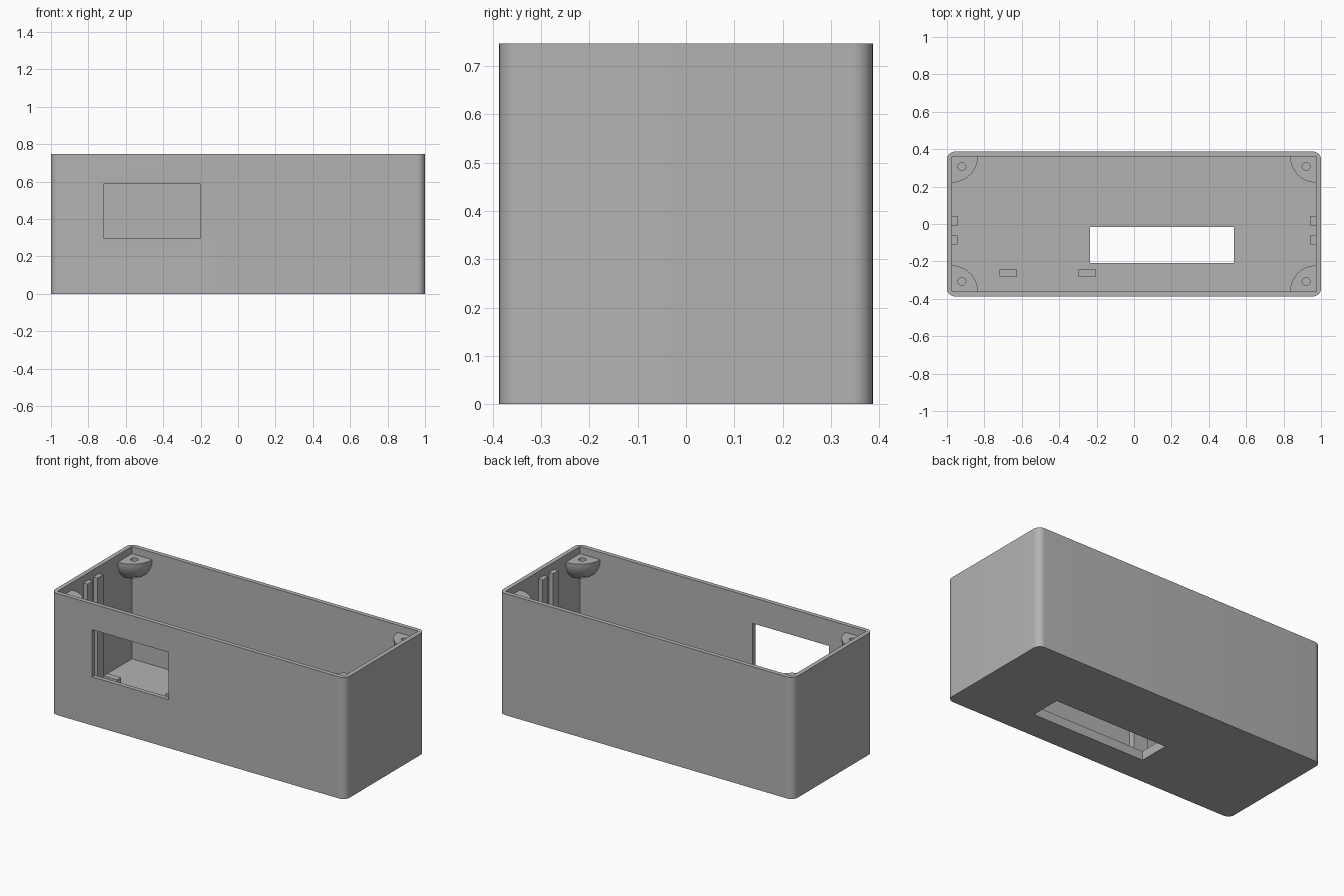
import bpy, bmesh, math
from mathutils import Matrix, Vector

cube = bpy.data.objects.get("Cube")
if cube:
    bpy.data.objects.remove(cube, do_unlink=True)

HX, HY, H = 1.0, 0.387, 0.747      # outer half sizes and height
WALL, FLOOR, RADIUS = 0.027, 0.056, 0.042
LEDGE = 0.702                      # top of bosses and wall rails
IX, IY = HX - WALL, HY - WALL

grey = bpy.data.materials.new("grey plastic")
grey.use_nodes = True
COLOUR = (0.45, 0.45, 0.45, 1)
grey.diffuse_color = COLOUR
grey.node_tree.nodes["Principled BSDF"].inputs["Base Color"].default_value = COLOUR


def add_object(name, bm):
    bmesh.ops.recalc_face_normals(bm, faces=bm.faces)
    mesh = bpy.data.meshes.new(name)
    bm.to_mesh(mesh)
    bm.free()
    mesh.materials.append(grey)
    obj = bpy.data.objects.new(name, mesh)
    bpy.context.collection.objects.link(obj)
    return obj


def box(name, x0, x1, y0, y1, z0, z1, corner=0):
    bm = bmesh.new()
    size = Matrix.Diagonal((x1 - x0, y1 - y0, z1 - z0, 1))
    centre = Matrix.Translation(((x0 + x1) / 2, (y0 + y1) / 2, (z0 + z1) / 2))
    bmesh.ops.create_cube(bm, size=1, matrix=centre @ size)
    if corner:
        upright = [e for e in bm.edges
                   if abs(e.verts[0].co.z - e.verts[1].co.z) > 0.01]
        bmesh.ops.bevel(bm, geom=upright, offset=corner, segments=10,
                        profile=0.5, affect='EDGES')
    return add_object(name, bm)


def cut(obj, cutter):
    cutter.hide_render = True
    mod = obj.modifiers.new("cut", 'BOOLEAN')
    mod.operation, mod.solver, mod.object = 'DIFFERENCE', 'EXACT', cutter
    graph = bpy.context.evaluated_depsgraph_get()
    mesh = bpy.data.meshes.new_from_object(obj.evaluated_get(graph))
    obj.modifiers.clear()
    obj.data = mesh
    bpy.data.objects.remove(cutter, do_unlink=True)


def smooth(obj):
    bpy.ops.object.select_all(action='DESELECT')
    obj.select_set(True)
    bpy.context.view_layer.objects.active = obj
    bpy.ops.object.shade_smooth_by_angle(angle=math.radians(30))


# Open-topped shell with rounded upright corners
shell = box("enclosure_shell", -HX, HX, -HY, HY, 0, H, RADIUS)
cut(shell, box("cavity_cutter", -IX, IX, -IY, IY, FLOOR, H + 0.1))
cut(shell, box("window_cutter", -0.72, -0.2, -HY - 0.1, -0.3, 0.298, 0.588))
cut(shell, box("slot_cutter", -0.235, 0.535, -0.208, -0.015, -0.1, 0.1))
smooth(shell)


# Quarter-round screw bosses hanging in the four corners
def screw_boss(name, sx, sy):
    centre = Vector((sx * IX, sy * IY, LEDGE))
    bm = bmesh.new()
    bmesh.ops.create_uvsphere(bm, u_segments=48, v_segments=24, radius=0.138,
                              matrix=Matrix.Translation(centre))
    embed = 0.01
    for normal, offset in (((sx, 0, 0), embed), ((0, sy, 0), embed), ((0, 0, 1), 0)):
        normal = Vector(normal)
        res = bmesh.ops.bisect_plane(bm, geom=bm.verts[:] + bm.edges[:] + bm.faces[:],
                                     plane_co=centre + normal * offset,
                                     plane_no=normal, clear_outer=True)
        rim = [g for g in res["geom_cut"] if isinstance(g, bmesh.types.BMEdge)]
        bmesh.ops.holes_fill(bm, edges=rim)
    boss = add_object(name, bm)
    drill = bmesh.new()
    bmesh.ops.create_cone(drill, cap_ends=True, segments=32, radius1=0.021,
                          radius2=0.021, depth=0.5,
                          matrix=Matrix.Translation((sx * 0.92, sy * 0.307, LEDGE)))
    cut(boss, add_object("drill_cutter", drill))
    smooth(boss)


for side, sx in (("left", 1), ("right", -1)):
    for end, sy in (("front", -1), ("back", 1)):
        screw_boss(f"{end}_{side}_screw_boss", sx, sy)
    # Pair of upright rails that hold a panel against each end wall
    xs = sorted((sx * 0.945, sx * (IX + 0.01)))
    for end, y0, y1 in (("front", -0.11, -0.058), ("back", -0.012, 0.043)):
        box(f"{end}_{side}_rail", *xs, y0, y1, FLOOR - 0.01, LEDGE)

# Short support posts behind the window
for side, x0, x1 in (("right", -0.718, -0.625), ("left", -0.298, -0.203)):
    box(f"{side}_support_post", x0, x1, -0.281, -0.243, FLOOR - 0.01, 0.265)
